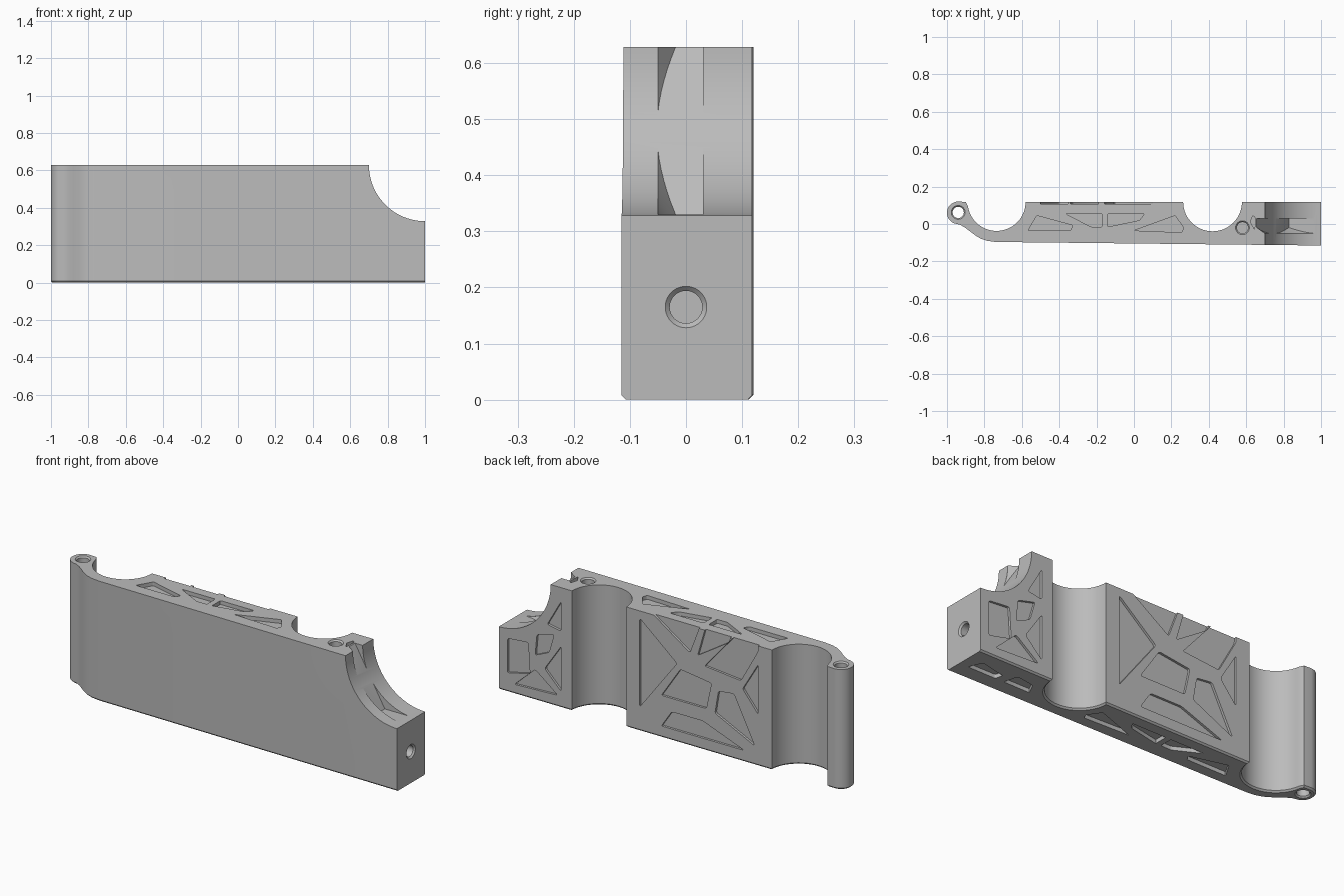
import bpy, bmesh, math
from mathutils import Vector, Matrix

cube = bpy.data.objects.get("Cube")
if cube:
    bpy.data.objects.remove(cube, do_unlink=True)

H = 0.628       # height
BACK = 0.118    # rear face
POCKET = 0.012  # rear pocket depth

grey = bpy.data.materials.new("plain grey")
grey.use_nodes = True
COLOR = (0.5, 0.5, 0.5, 1)
grey.diffuse_color = COLOR
grey.node_tree.nodes["Principled BSDF"].inputs["Base Color"].default_value = COLOR


def make(name, bm):
    bmesh.ops.recalc_face_normals(bm, faces=bm.faces)
    mesh = bpy.data.meshes.new(name)
    bm.to_mesh(mesh)
    bm.free()
    mesh.materials.append(grey)
    ob = bpy.data.objects.new(name, mesh)
    bpy.context.collection.objects.link(ob)
    return ob


def prism(name, points, direction, rounding=0):
    """Extrude a flat outline, optionally rounding its upright corners."""
    bm = bmesh.new()
    face = bm.faces.new([bm.verts.new(p) for p in points])
    ext = bmesh.ops.extrude_face_region(bm, geom=[face])
    bmesh.ops.translate(bm, vec=direction,
                        verts=[g for g in ext["geom"] if isinstance(g, bmesh.types.BMVert)])
    if rounding:
        d = Vector(direction).normalized()
        edges = [e for e in bm.edges
                 if abs((e.verts[0].co - e.verts[1].co).normalized().dot(d)) > 0.99]
        bmesh.ops.bevel(bm, geom=edges, offset=rounding, segments=3, profile=0.5,
                        affect='EDGES', clamp_overlap=True)
    return make(name, bm)


def lathe(name, rings, centre, axis, sides=40):
    """Stack of (radius, distance) rings along an axis."""
    bm = bmesh.new()
    turn = Vector((0, 0, 1)).rotation_difference(Vector(axis)).to_matrix().to_4x4()
    place = Matrix.Translation(centre) @ turn
    loops = []
    for r, h in rings:
        loops.append([bm.verts.new(place @ Vector((r * math.cos(i * math.tau / sides),
                                                   r * math.sin(i * math.tau / sides), h)))
                      for i in range(sides)])
    for a, b in zip(loops, loops[1:]):
        for i in range(sides):
            j = (i + 1) % sides
            bm.faces.new((a[i], a[j], b[j], b[i]))
    bm.faces.new(loops[0])
    bm.faces.new(loops[-1])
    return make(name, bm)


def boolean(target, tool, operation='DIFFERENCE'):
    tool.hide_render = True
    mod = target.modifiers.new("cut", 'BOOLEAN')
    mod.object, mod.operation, mod.solver = tool, operation, 'EXACT'
    bpy.context.view_layer.objects.active = target
    bpy.ops.object.modifier_apply(modifier=mod.name)
    bpy.data.objects.remove(tool, do_unlink=True)


def arc(cx, cy, r, start, end, steps):
    return [(cx + r * math.cos(math.radians(start + (end - start) * i / steps)),
             cy + r * math.sin(math.radians(start + (end - start) * i / steps)))
            for i in range(steps + 1)]


# Body outline: hinge boss, curved neck, slanted front, two round rear notches
outline = [(1, -0.115), (1, BACK)]
outline += arc(0.42, BACK, 0.157, 0, -180, 32)
outline += arc(-0.735, BACK, 0.155, 0, -172, 32)
outline += [(-0.9, BACK)]
outline += arc(-0.94, 0.06, 0.06, 90, 250, 14)
outline += [(-0.93, -0.004), (-0.905, -0.018), (-0.88, -0.037), (-0.85, -0.06),
            (-0.82, -0.078), (-0.785, -0.09), (-0.74, -0.096)]
body = prism("bracket_body", [(x, y, 0) for x, y in outline], (0, 0, H))

# Chamfer around the base, leaving the right end square
bm = bmesh.new()
bm.from_mesh(body.data)
base = [e for e in bm.edges if all(v.co.z < 0.001 for v in e.verts)
        and not all(v.co.x > 0.999 for v in e.verts)]
bmesh.ops.bevel(bm, geom=base, offset=0.008, segments=1, affect='EDGES', clamp_overlap=True)
bm.to_mesh(body.data)
bm.free()

# Round bite out of the upper right corner
boolean(body, lathe("bite", [(0.3, -0.3), (0.3, 0.3)], (1, 0, H), (0, 1, 0), 96))

# Hexagonal groove with a conical flank inside the bite
groove = prism("groove", [(1 + x, -0.05, H + z) for x, z in arc(0, 0, 0.344, 0, 300, 5)],
               (0, 0.08, 0))
cone = lathe("groove_flank", [(0.299, -0.051), (0.345, -0.018), (0.36, -0.007), (0.36, 0.05)],
             (1, 0, H), (0, 1, 0), 96)
boolean(groove, cone, 'INTERSECT')
boolean(body, groove)

# Countersunk holes: hinge pin, upper pin, end screw
boolean(body, lathe("hinge_hole", [(0.042, -0.005), (0.03, 0.007), (0.03, H - 0.007),
                                   (0.042, H + 0.005)], (-0.94, 0.062, 0), (0, 0, 1)))
boolean(body, lathe("pin_hole", [(0.042, -0.005), (0.03, 0.007), (0.03, 0.2)],
                    (0.58, -0.02, H), (0, 0, -1)))
boolean(body, lathe("screw_hole", [(0.042, -0.005), (0.029, 0.008), (0.029, 0.15)],
                    (1, 0, 0.165), (-1, 0, 0)))

# Lightening pockets in the top and bottom, as (x, y)
web = [
    [(-.567, -.035), (-.52, .045), (-.326, -.008), (-.34, -.035)],
    [(-.365, .055), (-.17, .055), (-.17, -.015), (-.23, -.015)],
    [(-.14, .055), (.055, .055), (.03, .02), (-.14, -.015)],
    [(0, -.035), (.22, .045), (.265, -.02), (.255, -.045)],
]
lower = [
    [(.95, -.03), (.92, .04), (.78, .01), (.79, -.03)],
    [(.74, -.03), (.72, .045), (.62, .03), (.59, -.03)],
]
upper = [[(.622, .01), (.635, .045), (.648, .035), (.645, -.03)]]
for p in web + upper:
    boolean(body, prism("top_pocket", [(x, y, H - 0.02) for x, y in p], (0, 0, 0.05), 0.006))
for p in web + lower:
    boolean(body, prism("bottom_pocket", [(x, y, 0.02) for x, y in p], (0, 0, -0.05), 0.006))

# Radiating rib pattern of the rear panel and end block, as (x, z) pockets
rear = [
    [(.185, .59), (.185, .127), (-.03, .41)],
    [(.15, .66), (-.17, .66), (-.105, .487)],
    [(-.15, .485), (-.2, .66), (-.35, .66), (-.33, .6)],
    [(-.19, .44), (-.38, .66), (-.5, .66), (-.5, .6), (-.4, .42)],
    [(-.5, .53), (-.5, .27), (-.41, .38)],
    [(-.05, .385), (-.23, .36), (-.2, .22), (.06, .22)],
    [(-.27, .33), (-.36, .34), (-.48, .1), (-.25, .21)],
    [(.06, .06), (0, .15), (-.18, .15), (-.42, .06)],
    [(.95, .28), (.83, .29), (.82, .13), (.95, .1)],
    [(.78, .345), (.68, .37), (.71, .27), (.79, .235)],
    [(.64, .555), (.64, .4), (.72, .415)],
    [(.64, .32), (.64, .085), (.735, .18)],
    [(.79, .16), (.91, .05), (.66, .06)],
]
for p in rear:
    boolean(body, prism("rear_pocket", [(x, BACK - POCKET, z) for x, z in p], (0, 0.05, 0), 0.01))

# Smooth curved walls, crisp edges
bpy.ops.object.select_all(action='DESELECT')
body.select_set(True)
bpy.context.view_layer.objects.active = body
bpy.ops.object.shade_smooth_by_angle(angle=math.radians(25))
